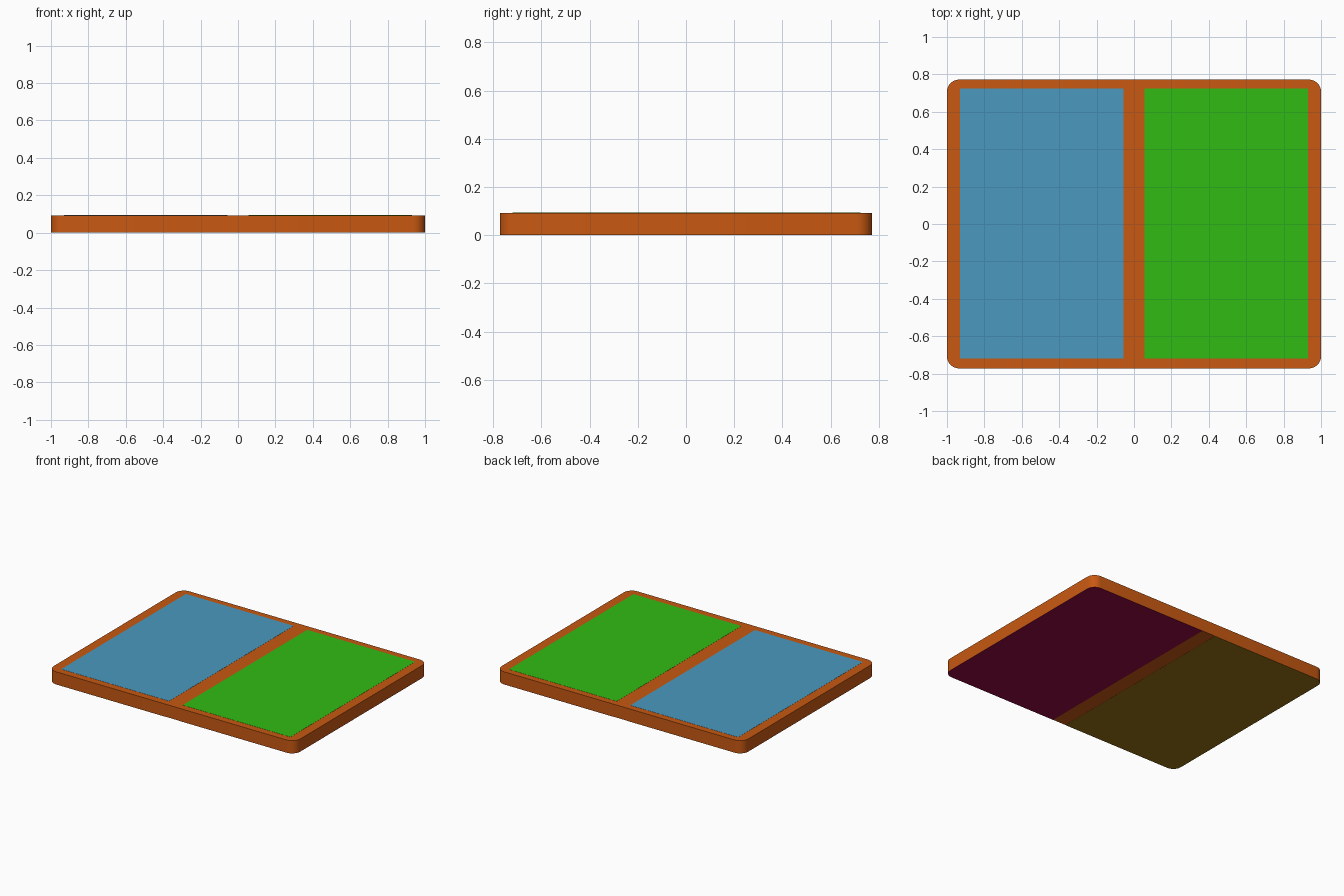
import bpy, bmesh, math

if "Cube" in bpy.data.objects:
    bpy.data.objects.remove(bpy.data.objects["Cube"])

W, D, H, R = 1.0, 0.772, 0.094, 0.065


def material(name, rgb):
    m = bpy.data.materials.new(name)
    m.diffuse_color = (*rgb, 1)
    m.use_nodes = True
    m.node_tree.nodes["Principled BSDF"].inputs["Base Color"].default_value = m.diffuse_color
    return m


def slab(name, x0, x1, y0, y1, z0, z1, mat, radii=(0, 0, 0, 0)):
    """Extruded rectangle; radii run from the +x+y corner counter-clockwise."""
    pts = []
    corners = [(x1, y1, -1, -1), (x0, y1, 1, -1), (x0, y0, 1, 1), (x1, y0, -1, 1)]
    for i, ((x, y, sx, sy), r) in enumerate(zip(corners, radii)):
        steps = 8 if r else 0
        for k in range(steps + 1):
            a = math.pi / 2 * (i + k / max(steps, 1))
            pts.append((x + sx * r + r * math.cos(a), y + sy * r + r * math.sin(a)))
    bm = bmesh.new()
    face = bm.faces.new([bm.verts.new((x, y, z0)) for x, y in pts])
    ext = bmesh.ops.extrude_face_region(bm, geom=[face])
    top = [v for v in ext["geom"] if isinstance(v, bmesh.types.BMVert)]
    bmesh.ops.translate(bm, verts=top, vec=(0, 0, z1 - z0))
    bmesh.ops.recalc_face_normals(bm, faces=bm.faces)
    mesh = bpy.data.meshes.new(name)
    bm.to_mesh(mesh)
    bm.free()
    mesh.materials.append(mat)
    ob = bpy.data.objects.new(name, mesh)
    bpy.context.collection.objects.link(ob)
    bpy.ops.object.select_all(action='DESELECT')
    ob.select_set(True)
    bpy.context.view_layer.objects.active = ob
    bpy.ops.object.shade_smooth_by_angle(angle=math.radians(30))
    return ob


orange = material("orange", (0.58, 0.10, 0.006))
blue = material("blue", (0.07, 0.32, 0.52))
green = material("green", (0.03, 0.50, 0.007))
maroon = material("maroon", (0.30, 0.003, 0.06))
olive = material("olive", (0.33, 0.17, 0.007))

# rounded board body
slab("board_body", -W, W, -D, D, 0.001, H - 0.001, orange, (R,) * 4)

# inset panels on the top
slab("left_top_panel", -0.93, -0.055, -0.72, 0.724, H - 0.004, H, blue)
slab("right_top_panel", 0.055, 0.93, -0.72, 0.724, H - 0.004, H, green)

# underside panels reaching the rounded outline
slab("left_bottom_panel", -W, -0.055, -D, D, 0, 0.001, olive, (0, R, R, 0))
slab("right_bottom_panel", 0.055, W, -D, D, 0, 0.001, maroon, (R, 0, 0, R))
